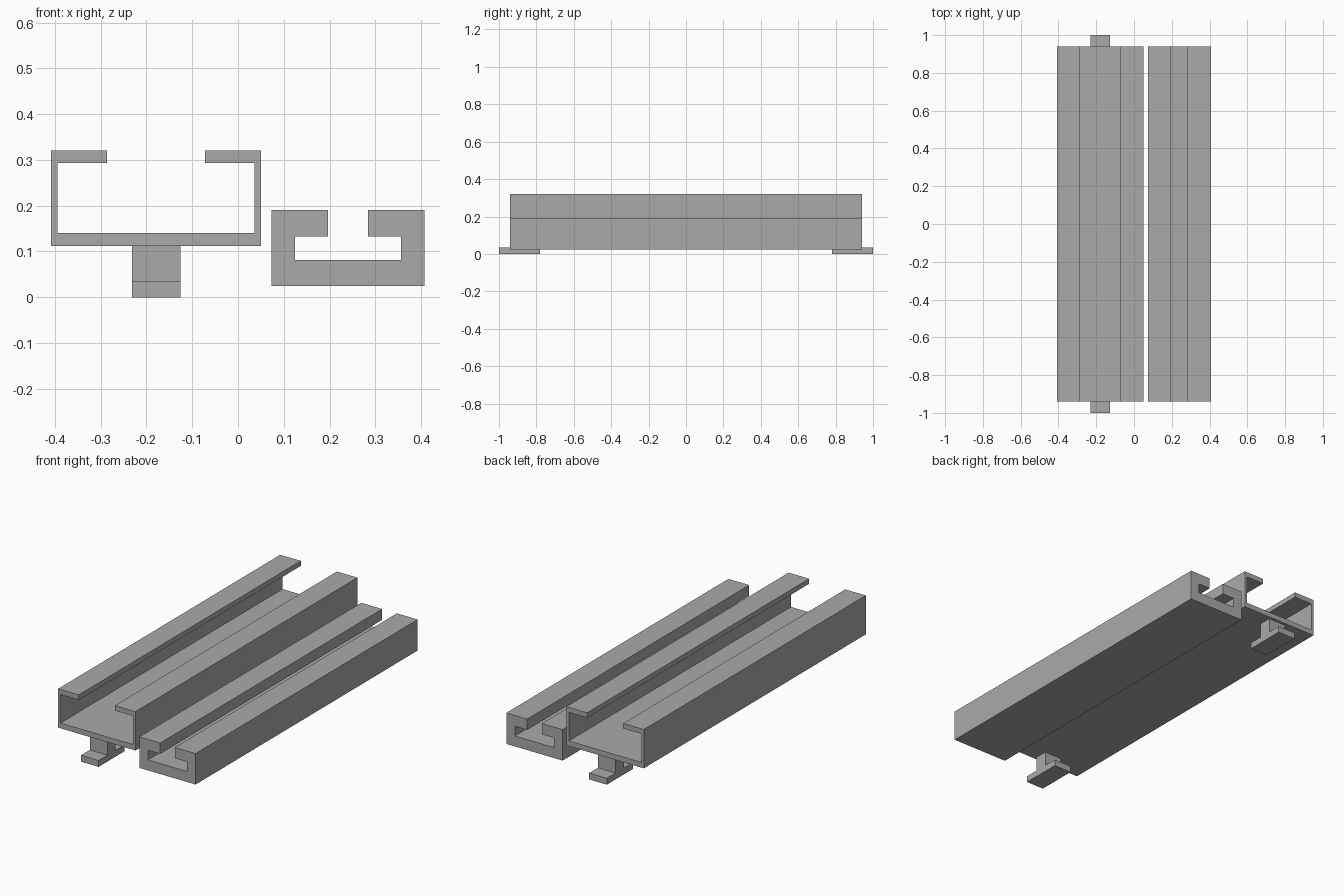
import bpy
import bmesh

cube = bpy.data.objects.get("Cube")
if cube:
    bpy.data.objects.remove(cube, do_unlink=True)

# Single plain metal colour
metal = bpy.data.materials.new("grey metal")
metal.use_nodes = True
colour = (0.4, 0.4, 0.4, 1)
metal.diffuse_color = colour
metal.node_tree.nodes["Principled BSDF"].inputs["Base Color"].default_value = colour


def extrude_profile(name, points, direction):
    """Fill a closed profile and extrude it along direction."""
    bm = bmesh.new()
    face = bm.faces.new([bm.verts.new(p) for p in points])
    result = bmesh.ops.extrude_face_region(bm, geom=[face], use_keep_orig=True)
    moved = [v for v in result["geom"] if isinstance(v, bmesh.types.BMVert)]
    bmesh.ops.translate(bm, verts=moved, vec=direction)
    bmesh.ops.recalc_face_normals(bm, faces=bm.faces)
    mesh = bpy.data.meshes.new(name)
    bm.to_mesh(mesh)
    bm.free()
    mesh.materials.append(metal)
    obj = bpy.data.objects.new(name, mesh)
    bpy.context.collection.objects.link(obj)
    return obj


def channel(name, centre, half, wall, slot, bottom, floor, lip, top):
    """Slotted C channel running front to back."""
    inner = half - wall
    side = [(half, bottom), (half, top), (slot, top), (slot, lip),
            (inner, lip), (inner, floor)]
    profile = side + [(-x, z) for x, z in reversed(side)]
    points = [(centre + x, -0.94, z) for x, z in profile]
    return extrude_profile(name, points, (0, 1.88, 0))


# Two parallel rails
channel("wide_rail", -0.179, 0.229, 0.014, 0.107, 0.112, 0.14, 0.293, 0.32)
channel("narrow_rail", 0.24, 0.167, 0.051, 0.0435, 0.025, 0.081, 0.133, 0.191)

# Inverted T feet under both ends of the wide rail
for name, y in (("front_foot", -0.89), ("back_foot", 0.89)):
    side = [(0.11, 0), (0.11, 0.034), (0.035, 0.034), (0.035, 0.112)]
    profile = side + [(-a, z) for a, z in reversed(side)]
    extrude_profile(name, [(-0.231, y + a, z) for a, z in profile], (0.105, 0, 0))
